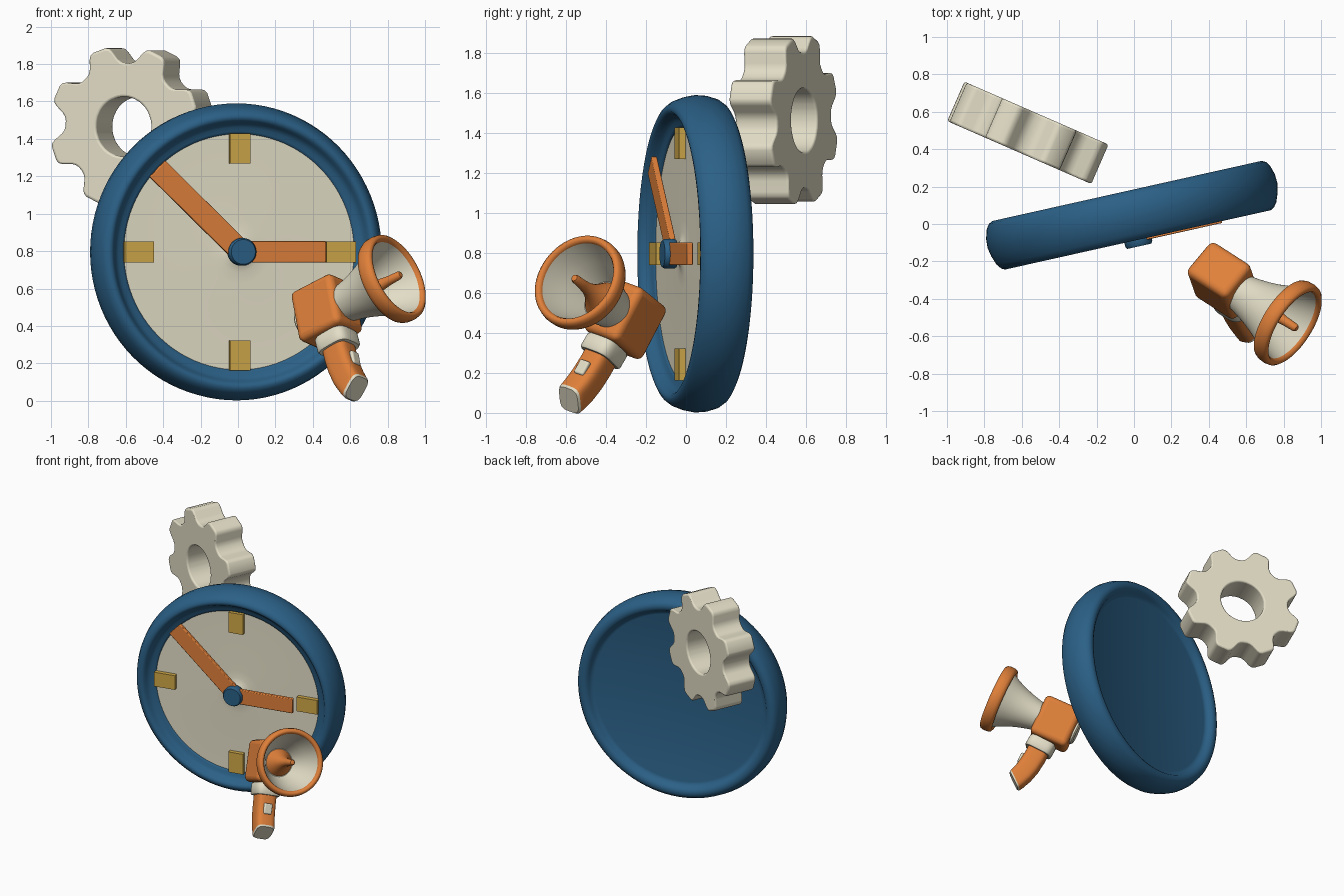
import bpy, bmesh, math
from mathutils import Matrix, Vector

if "Cube" in bpy.data.objects:
    bpy.data.objects.remove(bpy.data.objects["Cube"])


def material(name, rgb):
    m = bpy.data.materials.new(name)
    m.diffuse_color = (*rgb, 1)
    m.use_nodes = True
    m.node_tree.nodes["Principled BSDF"].inputs["Base Color"].default_value = m.diffuse_color
    return m


CREAM = material("cream", (0.77, 0.73, 0.57))
BLUE = material("blue", (0.024, 0.117, 0.24))
ORANGE = material("orange", (0.74, 0.215, 0.042))
GOLD = material("gold", (0.62, 0.39, 0.065))


def frame(origin, up, forward):
    """Local x right, y up, z out of the front."""
    z = Vector(forward).normalized()
    x = Vector(up).cross(z).normalized()
    y = z.cross(x)
    m = Matrix((x, y, z)).transposed().to_4x4()
    m.translation = Vector(origin)
    return m


CLOCK = frame((-0.008, 0.045, 0.796), (0, 0, 1), (0.218, -0.976, 0))
GEAR = frame((-0.5675, 0.4875, 1.465), (0, 0, 1), (-0.40, -0.917, 0))
HORN = frame((0.475, -0.305, 0.47), (-0.17, 0.46, 0.87), (0.77, -0.495, 0.40))


def finish(bm, name, fr, mats, bevel=0, segments=3, angle=35):
    bmesh.ops.recalc_face_normals(bm, faces=bm.faces)
    me = bpy.data.meshes.new(name)
    bm.to_mesh(me)
    bm.free()
    for m in mats:
        me.materials.append(m)
    ob = bpy.data.objects.new(name, me)
    bpy.context.collection.objects.link(ob)
    ob.matrix_world = fr
    if bevel:
        b = ob.modifiers.new("rounding", 'BEVEL')
        b.width, b.segments, b.limit_method = bevel, segments, 'ANGLE'
        b.angle_limit = math.radians(40)
    bpy.ops.object.select_all(action='DESELECT')
    ob.select_set(True)
    bpy.context.view_layer.objects.active = ob
    bpy.ops.object.shade_smooth_by_angle(angle=math.radians(angle))
    return ob


def lathe(name, fr, profile, mat, closed=False, n=64, angle=35):
    """Revolve (radius, height) points around local z."""
    bm = bmesh.new()
    vs = [bm.verts.new((r, 0, h)) for r, h in profile]
    pairs = list(zip(vs, vs[1:])) + ([(vs[-1], vs[0])] if closed else [])
    es = [bm.edges.new(p) for p in pairs]
    bmesh.ops.spin(bm, geom=vs + es, cent=(0, 0, 0), axis=(0, 0, 1),
                   angle=math.tau, steps=n, use_duplicate=False)
    bmesh.ops.remove_doubles(bm, verts=bm.verts, dist=1e-4)
    return finish(bm, name, fr, [mat], angle=angle)


def box(name, fr, centre, size, mat, bevel=0, turn=0, segments=3):
    bm = bmesh.new()
    m = Matrix.Translation(centre) @ Matrix.Rotation(turn, 4, 'Z') @ Matrix.Diagonal((*size, 1))
    bmesh.ops.create_cube(bm, size=1, matrix=m)
    return finish(bm, name, fr, [mat], bevel, segments)


# Clock case, with rounded barrel rim and recessed back
lathe("clock_case", CLOCK, [
    (0.629, 0.055), (0.632, 0.066), (0.645, 0.071), (0.665, 0.078), (0.68, 0.088), (0.69, 0.104),
    (0.70, 0.121), (0.712, 0.132), (0.728, 0.133), (0.747, 0.123), (0.766, 0.098),
    (0.784, 0.05), (0.794, 0), (0.791, -0.05), (0.776, -0.10), (0.759, -0.124), (0.737, -0.135),
    (0.713, -0.133), (0.697, -0.123), (0.686, -0.107), (0.675, -0.092), (0.655, -0.086), (0, -0.085)],
    BLUE, n=96, angle=60)

# Dial with a small flared spindle in the middle
lathe("dial", CLOCK, [(0.632, 0.061), (0.17, 0.061), (0.11, 0.064), (0.07, 0.072),
                      (0.042, 0.09), (0.028, 0.12), (0, 0.12)], CREAM, n=96, angle=60)

# Four hour markers
for i in range(4):
    a = i * math.pi / 2
    box("hour_marker_%d" % (i + 1), CLOCK,
        (0.553 * math.cos(a), 0.553 * math.sin(a), 0.071),
        (0.16, 0.112, 0.045), GOLD, turn=a)

# Hands and hub
for name, length, a, h, w in (("hour_hand", 0.46, 0, 0.128, 0.114),
                              ("minute_hand", 0.64, math.radians(136), 0.116, 0.12)):
    box(name, CLOCK, (length / 2 * math.cos(a), length / 2 * math.sin(a), h),
        (length, w, 0.03), ORANGE, turn=a, bevel=0.005, segments=2)
lathe("hub", CLOCK, [(0, 0.10), (0.07, 0.10), (0.074, 0.106), (0.074, 0.155),
                     (0.066, 0.168), (0, 0.168)], BLUE, n=48)

# Gear wheel: eight rounded teeth around a round hole
half = [(-5, 0.434), (-7.5, 0.428), (-9.5, 0.411), (-13.5, 0.365), (-16.5, 0.348), (-20, 0.341)]
tooth = half[::-1] + [(-a, r) for a, r in half]
bm = bmesh.new()
rings = []
for h in (-0.115, 0.115):
    outer, inner = [], []
    for k in range(8):
        for a, r in tooth:
            t = math.radians(109.5 + 45 * k + a)
            outer.append(bm.verts.new((r * math.cos(t), r * math.sin(t), h)))
            inner.append(bm.verts.new((0.16 * math.cos(t), 0.16 * math.sin(t), h)))
    rings.append((outer, inner))
(bo, bi), (fo, fi) = rings
count = len(bo)
for i in range(count):
    j = (i + 1) % count
    for p, q in ((bo, bi), (fo, fi), (bo, fo), (bi, fi)):
        bm.faces.new((p[i], p[j], q[j], q[i]))
finish(bm, "gear_wheel", GEAR, [CREAM], bevel=0.012, angle=40)

# Megaphone body and rear cap
box("megaphone_body", HORN, (0, 0.003, 0), (0.235, 0.305, 0.285), ORANGE, bevel=0.036, segments=4)
lathe("rear_cap", HORN, [(0, -0.165), (0.075, -0.165), (0.086, -0.155), (0.086, -0.12),
                         (0, -0.12)], CREAM, n=48)

# Flared horn shell, rim and inner tone arm
lathe("horn", HORN, [
    (0.102, 0.12), (0.114, 0.18), (0.13, 0.24), (0.15, 0.30), (0.175, 0.36), (0.202, 0.41),
    (0.222, 0.45), (0.222, 0.475), (0.206, 0.475), (0.183, 0.41), (0.156, 0.35),
    (0.128, 0.29), (0.102, 0.23), (0, 0.22)], CREAM, n=64)
lathe("horn_rim", HORN, [
    (0.20, 0.415), (0.222, 0.404), (0.238, 0.411), (0.246, 0.43), (0.248, 0.46),
    (0.243, 0.485), (0.23, 0.496), (0.215, 0.494), (0.206, 0.478)],
    ORANGE, closed=True, n=64, angle=60)
lathe("tone_arm", HORN, [
    (0.098, 0.231), (0.09, 0.245), (0.07, 0.28), (0.047, 0.325), (0.032, 0.375), (0.025, 0.43),
    (0.022, 0.50), (0.016, 0.513), (0, 0.517)], ORANGE, n=32)

# Handle: rounded-square sections swept along a bent path, cream end cap
path = [(0.02, -0.09, 1, 0), (0.032, -0.20, 1, 3), (0.036, -0.285, 1, 6), (0.046, -0.36, 1, 13),
        (0.062, -0.424, 0.99, 23), (0.082, -0.475, 0.97, 34), (0.094, -0.50, 0.96, 40),
        (0.101, -0.509, 0.86, 40)]


def rounded_ring(bm, n_pos, u_pos, scale, tilt, a, b, n=32):
    t = math.radians(tilt)
    ring = []
    for i in range(n):
        c, s = math.cos(math.tau * i / n), math.sin(math.tau * i / n)
        x = a * scale * math.copysign(abs(c) ** 0.55, c)
        f = b * scale * math.copysign(abs(s) ** 0.55, s)
        ring.append(bm.verts.new((x, u_pos + f * math.sin(t), n_pos + f * math.cos(t))))
    return ring


def sweep(name, sections, a, b, mats, cap_from=99):
    bm = bmesh.new()
    loops = [rounded_ring(bm, *s, a, b) for s in sections]
    for k, (p, q) in enumerate(zip(loops, loops[1:])):
        for i in range(len(p)):
            j = (i + 1) % len(p)
            bm.faces.new((p[i], p[j], q[j], q[i])).material_index = int(k >= cap_from)
    bm.faces.new(loops[0])
    bm.faces.new(loops[-1]).material_index = int(cap_from < 99)
    return finish(bm, name, HORN, mats, angle=50)


sweep("handle", path, 0.073, 0.078, [ORANGE, CREAM], cap_from=6)
sweep("handle_collar", [(0.030, -0.153, 0.93, 2), (0.030, -0.163, 1, 2), (0.035, -0.23, 1, 3),
                        (0.036, -0.24, 0.93, 3)], 0.095, 0.102, [CREAM])

# Trigger button on the front of the handle
box("trigger", HORN, (0, -0.335, 0.119), (0.062, 0.078, 0.035), CREAM, bevel=0.01)
